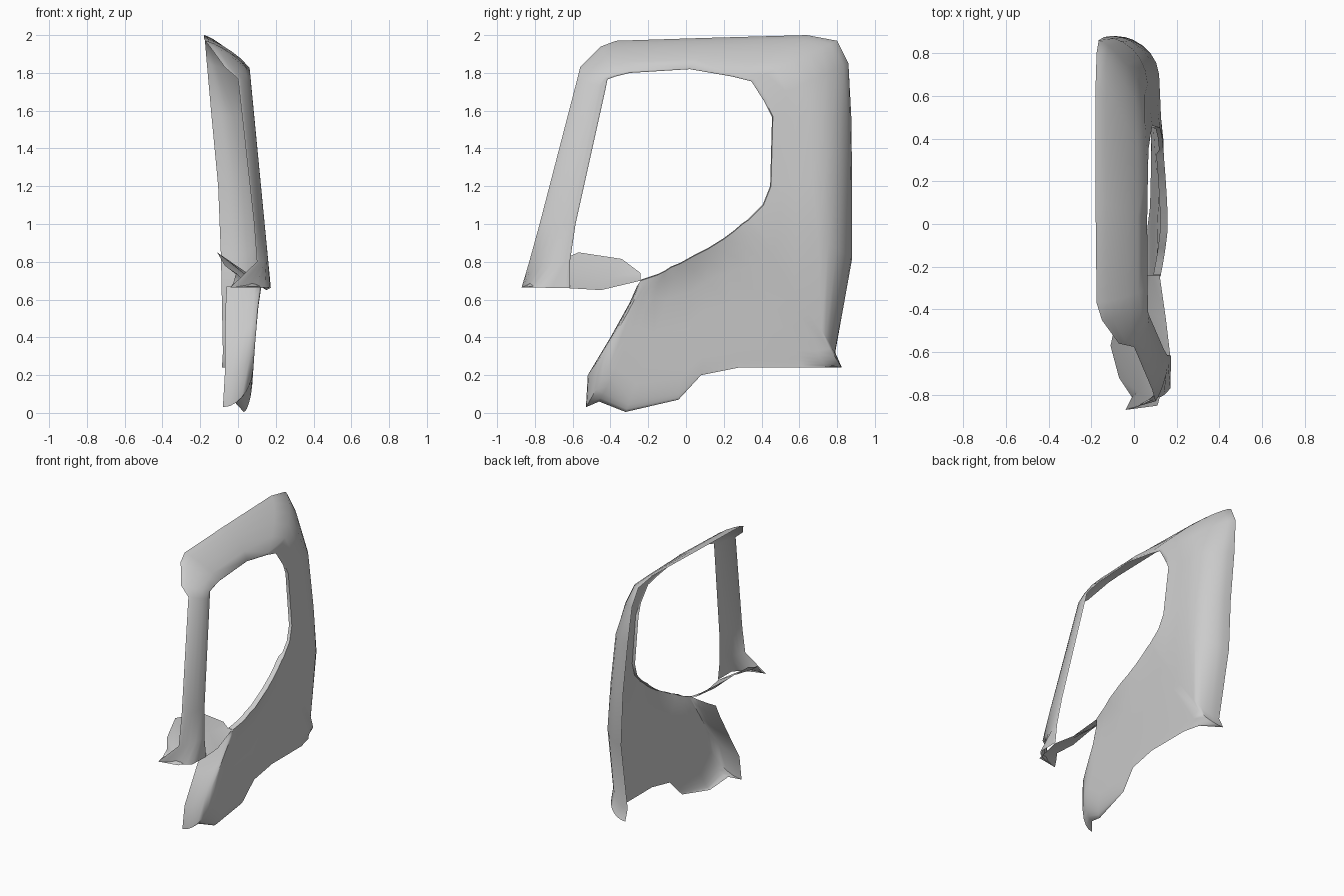
import bpy, bmesh

def skin(name, rows):
    """Bridge consecutive rows of points into one smooth sheet."""
    bm = bmesh.new()
    grid = [[bm.verts.new(p) for p in row] for row in rows]
    for a, b in zip(grid, grid[1:]):
        for i in range(len(a) - 1):
            bm.faces.new((a[i], a[i + 1], b[i + 1], b[i]))
    bmesh.ops.remove_doubles(bm, verts=bm.verts, dist=0.0005)
    bmesh.ops.recalc_face_normals(bm, faces=bm.faces)
    me = bpy.data.meshes.new(name)
    bm.to_mesh(me)
    bm.free()
    ob = bpy.data.objects.new(name, me)
    bpy.context.collection.objects.link(ob)
    bpy.context.view_layer.objects.active = ob
    ob.select_set(True)
    bpy.ops.object.shade_smooth_by_angle(angle=0.9)
    ob.select_set(False)
    return ob

def lean(z):
    return 0.06 + (1.8 - z) * 0.0965

def side_x(y, z):
    """Outward position of the leaning side surface."""
    if y < -0.4 and z > 0.64:
        return lean(z)
    return min(lean(z) - 0.008, 0.065 + 0.07 * z) - max(0, y - 0.45) * 0.05

def station(s, roll, lip):
    """Section from the window lip to the outer edge, rolled inward over length r."""
    wy, wz, ey, ez, ex, r = s
    p, q = roll
    dist = ((ey - wy) ** 2 + (ez - wz) ** 2) ** 0.5
    start = max(0.0, 1 - r / dist)
    # the window edge flares outward, fading out towards the neck
    fade = min(1.0, max(0.0, (wy + 0.3) / 0.3)) if wz < 1 and wy > -0.3 else 1.0
    flare = (lean(wz) + 0.004 - side_x(wy, wz)) * fade
    pts = [(side_x(wy, wz) + flare - lip, wy * 0.99, wz + (1.3 - wz) * 0.01)]
    ts = [start * k for k in (0, .12, .3, .6, 1)] + [start + (1 - start) * k for k in (.3, .55, .75, .9, .97, 1)]
    for t in ts:
        y, z = wy + (ey - wy) * t, wz + (ez - wz) * t
        k = max(0.0, (t - start) / (1 - start))
        x = side_x(y, z) + flare * max(0.0, 1 - t * dist / 0.2) ** 1.5
        pts.append((ex + (x - ex) * max(0.0, 1 - k ** p) ** q, y, z))
    return pts

# window y, z; outer edge y, z, x; roll length
lower = [
    (-.24, .70, -.26, .67, -.06, .03),
    (-.21, .71, -.30, .58, -.065, .11),
    (-.18, .72, -.40, .40, -.07, .17),
    (-.15, .73, -.52, .20, -.07, .22),
    (-.11, .75, -.53, .03, -.08, .24),
    (-.08, .77, -.46, .06, -.02, .20),
    (-.03, .79, -.32, .005, .03, .16),
    (.05, .835, -.04, .07, .06, .12),
    (.12, .87, .08, .20, .075, .10),
    (.20, .92, .28, .24, .08, .10),
    (.26, .965, .62, .24, .08, .10),
    (.30, 1.0, .74, .24, .05, .10),
    (.33, 1.02, .825, .24, -.085, .12)]
rear = [
    (.35, 1.04, .79, .32, -.08, .14),
    (.41, 1.10, .88, .82, -.09, .21),
    (.45, 1.20, .88, 1.20, -.105, .21),
    (.46, 1.57, .875, 1.57, -.14, .22)]
roof = [
    (.42, 1.65, .86, 1.85, -.165, .28),
    (.35, 1.76, .80, 1.97, -.175, .36),
    (.25, 1.785, .64, 2.0, -.18, .43),
    (.02, 1.825, .10, 1.985, -.18, .18),
    (-.30, 1.805, -.37, 1.97, -.175, .175),
    (-.38, 1.785, -.45, 1.94, -.15, .165),
    (-.42, 1.77, -.56, 1.83, -.07, .14)]
pillar = [
    (-.43, 1.72, -.575, 1.77, .0, .12),
    (-.59, 1.0, -.775, 1.0, .085, .16),
    (-.62, .80, -.83, .80, .10, .18),
    (-.62, .66, -.87, .665, -.04, .10)]

# door skin with window opening, rear post, roof edge and front pillar
groups = [(lower, (2, .5), .035), (rear, (2.1, .5), .02),
          (roof, (1.35, .72), .004), (pillar, (1.5, .8), .004)]
skin("door_shell", [station(s, roll, lip) for g, roll, lip in groups for s in g])

# sloping ledge below the window that ties the pillar foot to the sill
outer = [(-.04, -.87, .665), (.11, -.85, .67), (.17, -.62, .66), (.15, -.45, .65), (.12, -.24, .70)]
inner = [(-.01, -.81, .74), (-.07, -.72, .78), (-.11, -.57, .85), (-.06, -.34, .815), (.05, -.24, .74)]
middle = [tuple((a + b) / 2 - d for a, b, d in zip(o, i, (0, 0, .015))) for o, i in zip(outer, inner)]
skin("pillar_ledge", [outer, middle, inner])
